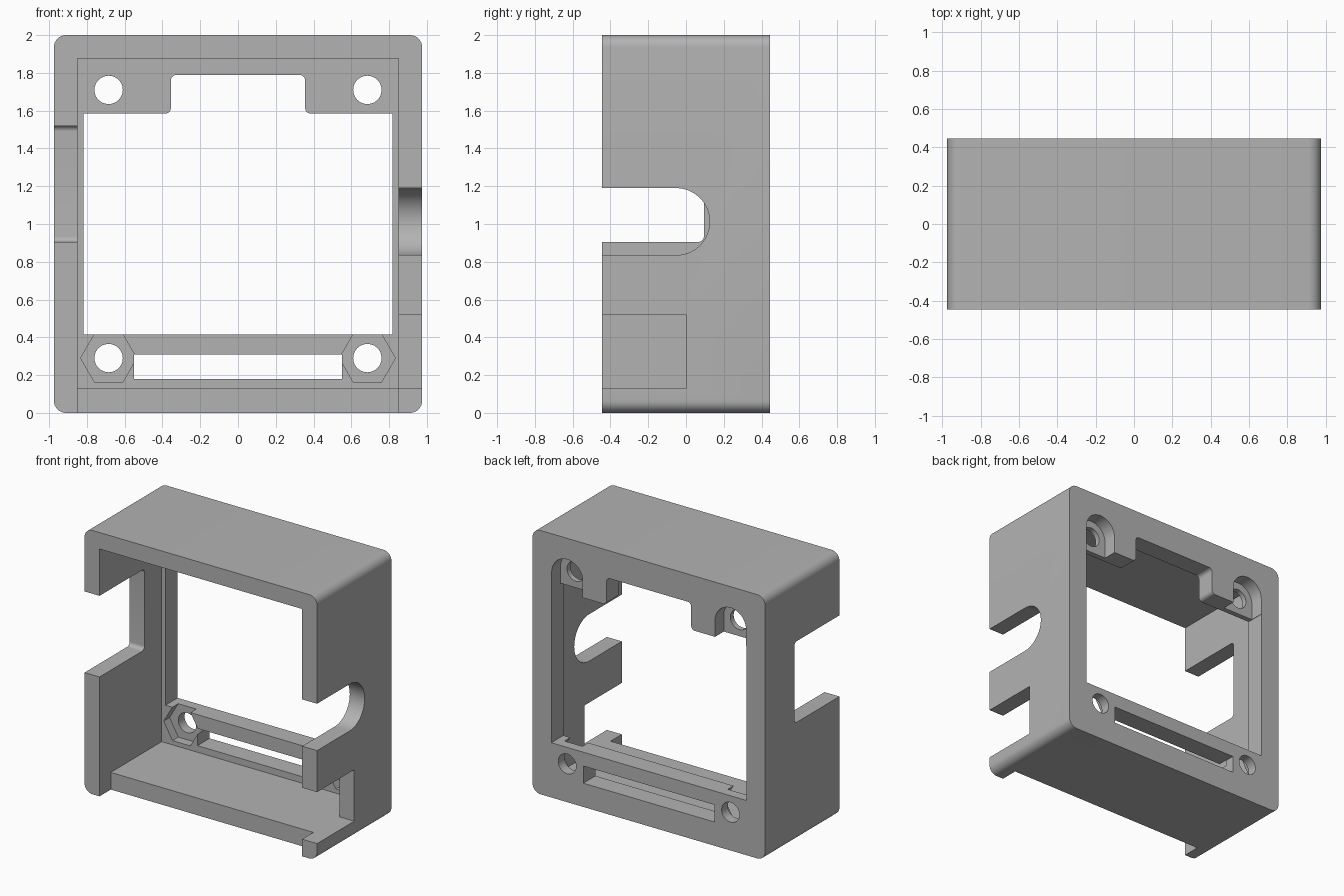
import bpy, bmesh, math
from mathutils import Vector

if "Cube" in bpy.data.objects:
    bpy.data.objects.remove(bpy.data.objects["Cube"])

grey = bpy.data.materials.new("plain grey")
grey.use_nodes = True
colour = (0.45, 0.45, 0.45, 1)
grey.diffuse_color = colour
grey.node_tree.nodes["Principled BSDF"].inputs["Base Color"].default_value = colour


def rounded(corners):
    """Right-angled outline of (u, v, radius) corners, with arcs where radius > 0."""
    out = []
    n = len(corners)
    for i, (u, v, r) in enumerate(corners):
        p = Vector((u, v))
        if r == 0:
            out.append(p)
            continue
        a = (Vector(corners[i - 1][:2]) - p).normalized()
        b = (Vector(corners[(i + 1) % n][:2]) - p).normalized()
        c = p + r * (a + b)
        steps = 16 if r > 0.1 else 8
        for k in range(steps + 1):
            t = math.pi / 2 * k / steps
            out.append(c - r * (b * math.cos(t) + a * math.sin(t)))
    return out


def box(u0, u1, v0, v1, r=0):
    return rounded([(u0, v0, r), (u1, v0, r), (u1, v1, r), (u0, v1, r)])


def ring(u, v, r, sides):
    return [Vector((u + r * math.cos(math.tau * k / sides),
                    v + r * math.sin(math.tau * k / sides))) for k in range(sides)]


def prism(name, outline, axis, start, end):
    """Extrude an outline along x (outline in y, z) or y (outline in x, z)."""
    bm = bmesh.new()
    place = {"x": lambda p: (start, p.x, p.y), "y": lambda p: (p.x, start, p.y)}[axis]
    face = bm.faces.new([bm.verts.new(place(p)) for p in outline])
    grown = bmesh.ops.extrude_face_region(bm, geom=[face])["geom"]
    shift = Vector((end - start, 0, 0) if axis == "x" else (0, end - start, 0))
    bmesh.ops.translate(bm, vec=shift, verts=[g for g in grown if isinstance(g, bmesh.types.BMVert)])
    bmesh.ops.recalc_face_normals(bm, faces=bm.faces)
    mesh = bpy.data.meshes.new(name)
    bm.to_mesh(mesh)
    bm.free()
    mesh.materials.append(grey)
    ob = bpy.data.objects.new(name, mesh)
    bpy.context.collection.objects.link(ob)
    return ob


# Outer shell with rounded long edges
housing = prism("housing", box(-0.975, 0.975, 0, 2, 0.065), "y", -0.445, 0.445)
bpy.context.view_layer.objects.active = housing
housing.select_set(True)


def cut(name, outline, axis, start, end):
    cutter = prism(name, outline, axis, start, end)
    cutter.hide_render = True
    mod = housing.modifiers.new(name, "BOOLEAN")
    mod.operation = "DIFFERENCE"
    mod.solver = "EXACT"
    mod.object = cutter
    bpy.ops.object.modifier_apply(modifier=name)
    bpy.data.objects.remove(cutter)


# Main cavity, open at the front, and the set-back floor edge
cut("cavity", box(-0.85, 0.85, 0.13, 1.875), "y", -1, 0.3)
cut("floor_setback", box(-0.85, 0.85, -0.5, 0.5), "y", -1, -0.31)

# Back window with a raised centre notch
cut("window", rounded([
    (-0.818, 0.415, 0), (0.818, 0.415, 0), (0.818, 1.585, 0), (0.355, 1.585, 0.03),
    (0.355, 1.79, 0.03), (-0.355, 1.79, 0.03), (-0.355, 1.585, 0.03), (-0.818, 1.585, 0)]),
    "y", 0.2, 1)

# Long slot under the window
cut("lower_slot", box(-0.55, 0.55, 0.18, 0.31), "y", 0.2, 1)

# Screw holes, nut pockets at the front below, head recesses at the back above
for x in (-0.685, 0.685):
    for z in (0.29, 1.71):
        cut("screw_hole", ring(x, z, 0.075, 48), "y", 0.2, 1)
    cut("nut_pocket", ring(x, 0.29, 0.148, 6), "y", 0.2, 0.37)
    cut("head_recess", rounded([(x - 0.13, 1.5, 0), (x + 0.13, 1.5, 0),
                                (x + 0.13, 1.84, 0.1299), (x - 0.13, 1.84, 0.1299)]),
        "y", 0.34, 1)

# Side wall openings: square notch, round-ended slot and low notch
cut("square_notch", rounded([(-1, 0.905, 0), (0.095, 0.905, 0.03),
                             (0.095, 1.52, 0.03), (-1, 1.52, 0)]), "x", -1.2, -0.7)
cut("round_slot", rounded([(-1, 0.835, 0), (0.125, 0.835, 0.1774),
                           (0.125, 1.19, 0.1774), (-1, 1.19, 0)]), "x", 0.7, 1.2)
cut("low_notch", box(-1, 0, 0.13, 0.52), "x", 0.7, 1.2)

bpy.ops.object.shade_smooth_by_angle(angle=math.radians(30))
